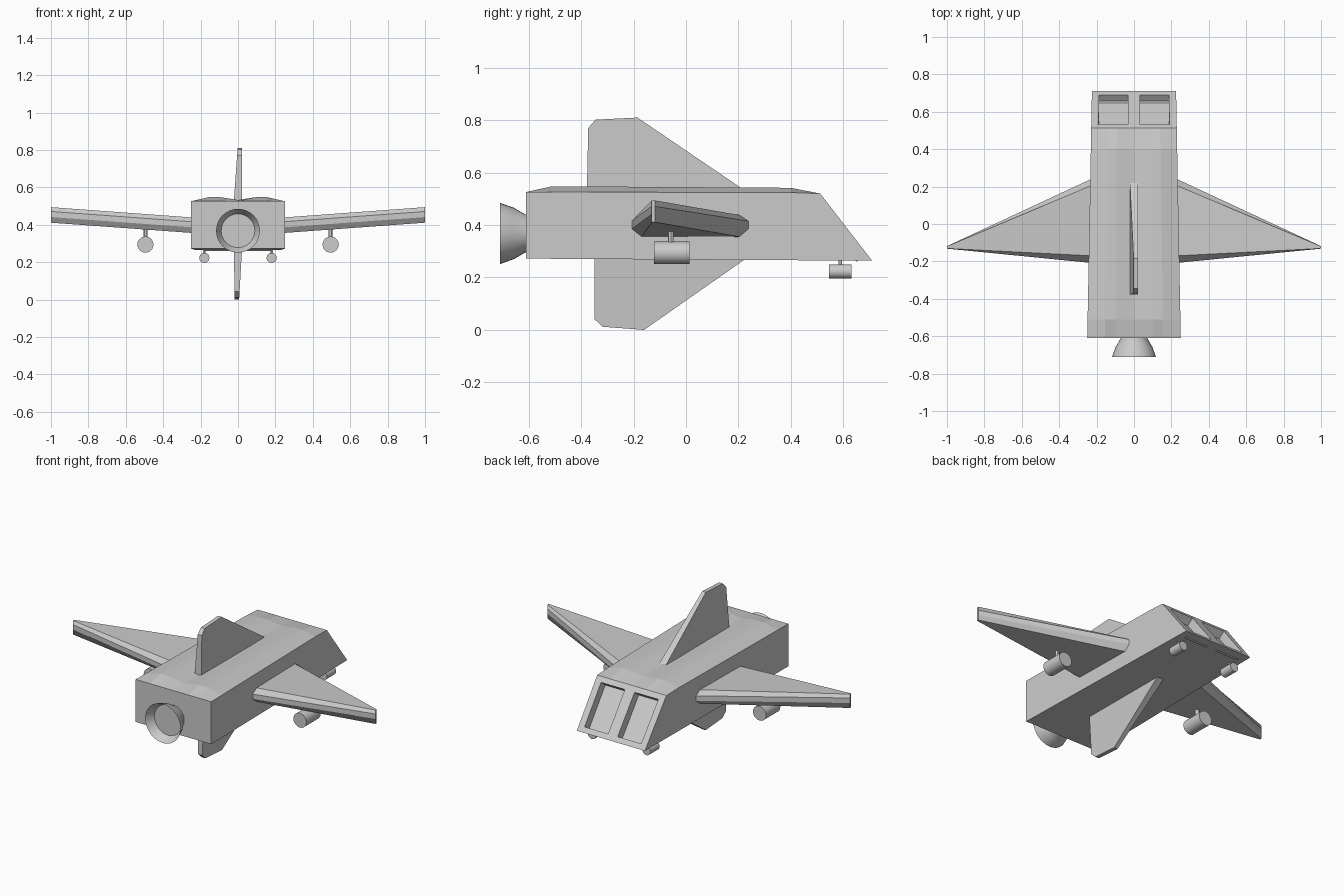
import bpy, bmesh, math
from mathutils import Vector, Matrix

if "Cube" in bpy.data.objects:
    bpy.data.objects.remove(bpy.data.objects["Cube"])

grey = bpy.data.materials.new("light grey")
grey.diffuse_color = (0.6, 0.6, 0.6, 1)
grey.use_nodes = True
grey.node_tree.nodes["Principled BSDF"].inputs["Base Color"].default_value = grey.diffuse_color


def finish(name, bm, smooth=False, recalc=True):
    if recalc:
        bmesh.ops.recalc_face_normals(bm, faces=bm.faces)
    me = bpy.data.meshes.new(name)
    bm.to_mesh(me)
    bm.free()
    me.materials.append(grey)
    ob = bpy.data.objects.new(name, me)
    bpy.context.collection.objects.link(ob)
    if smooth:
        bpy.context.view_layer.objects.active = ob
        ob.select_set(True)
        bpy.ops.object.shade_smooth_by_angle(angle=math.radians(30))
        ob.select_set(False)
    return ob


def loft(name, sections):
    # joins matching rings of points and caps both ends
    bm = bmesh.new()
    rings = [[bm.verts.new(p) for p in s] for s in sections]
    n = len(rings[0])
    for a, b in zip(rings, rings[1:]):
        for i in range(n):
            j = (i + 1) % n
            bm.faces.new((a[i], a[j], b[j], b[i]))
    bm.faces.new(rings[0])
    bm.faces.new(rings[-1])
    return finish(name, bm)


def cylinder(name, center, r, length, axis, seg=24):
    bm = bmesh.new()
    rot = Matrix.Rotation(math.pi / 2, 4, 'X') if axis == 'Y' else Matrix()
    bmesh.ops.create_cone(bm, cap_ends=True, segments=seg, radius1=r, radius2=r,
                          depth=length, matrix=Matrix.Translation(center) @ rot)
    return finish(name, bm, True)


# fuselage: twin-ridged roof, flat sides, recessed windows in the sloped nose
def half_width(y):
    return 0.25 - 0.025 * (y + 0.61) / 1.32


bm = bmesh.new()
cols = (-1, -0.62, -0.4, 0, 0.4, 0.62, 1)
ridge = (0, 1, 1, 0.3, 1, 1, 0)
roof = []
for y, edge, rise in ((-0.61, 0.526, 0), (-0.51, 0.526, 0.022),
                      (0.40, 0.524, 0.018), (0.512, 0.52, 0)):
    roof.append([bm.verts.new((c * half_width(y), y, edge + rise * h))
                 for c, h in zip(cols, ridge)])
for a, b in zip(roof, roof[1:]):
    for i in range(6):
        bm.faces.new((a[i], a[i + 1], b[i + 1], b[i]))
rear = [bm.verts.new((s * 0.25, -0.61, 0.272)) for s in (-1, 1)]
nose = [bm.verts.new((s * 0.225, 0.71, 0.264)) for s in (-1, 1)]
bm.faces.new((rear[0], nose[0], nose[1], rear[1]))
bm.faces.new([rear[0], rear[1]] + roof[0][::-1])
bm.faces.new([nose[0], rear[0]] + [r[0] for r in roof])
bm.faces.new([rear[1], nose[1]] + [r[-1] for r in roof][::-1])
grid = []
for t in (0, 0.1, 0.9, 1):
    y, z = 0.512 + 0.198 * t, 0.52 - 0.256 * t
    grid.append([bm.verts.new((c * half_width(y), y, z))
                 for c in (-1, -0.83, -0.14, 0.14, 0.83, 1)])
windows = []
for r in range(3):
    for i in range(5):
        f = bm.faces.new((grid[r][i], grid[r][i + 1], grid[r + 1][i + 1], grid[r + 1][i]))
        if r == 1 and i in (1, 3):
            windows.append(f)
bmesh.ops.remove_doubles(bm, verts=bm.verts, dist=0.0005)
bmesh.ops.recalc_face_normals(bm, faces=bm.faces)
for f in windows:
    if f.normal.y < 0:
        f.normal_flip()
bmesh.ops.inset_individual(bm, faces=windows, thickness=0.001, depth=-0.05)
finish("fuselage", bm, recalc=False)

# wings: rounded-edge root tapering to a thin upright tip
root = ((0.205, 0.438), (0.24, 0.415), (0.24, 0.385), (0.205, 0.355),
        (-0.17, 0.355), (-0.208, 0.385), (-0.208, 0.415), (-0.17, 0.438))
for s, side in ((1, "right"), (-1, "left")):
    tip = [(s * 1.0, -0.125 + (y - 0.016) * 0.03, z + 0.056) for y, z in root]
    loft(side + "_wing", [[(s * 0.23, y, z) for y, z in root], tip])
    # hanging pods under the wing and nose
    cylinder(side + "_wing_pod", (s * 0.495, -0.055, 0.294), 0.043, 0.135, 'Y')
    cylinder(side + "_wing_pod_strut", (s * 0.495, -0.058, 0.36), 0.011, 0.07, 'Z', 12)
    cylinder(side + "_nose_pod", (s * 0.18, 0.588, 0.223), 0.027, 0.086, 'Y')
    cylinder(side + "_nose_pod_strut", (s * 0.18, 0.588, 0.258), 0.007, 0.04, 'Z', 12)


# fins: swept plates that thin and lean a little toward the tip
def fin(name, outline, z0, z1, lean):
    def side(s):
        pts = []
        for y, z in outline:
            t = (z - z0) / (z1 - z0)
            pts.append((lean * t + s * (0.022 - 0.01 * t), y, z))
        return pts
    loft(name, [side(-1), side(1)])


fin("upper_fin", ((-0.378, 0.53), (-0.373, 0.77), (-0.345, 0.802), (-0.185, 0.81),
                  (0.22, 0.535)), 0.53, 0.81, 0.01)
fin("lower_fin", ((-0.35, 0.28), (-0.35, 0.042), (-0.318, 0.012), (-0.16, 0.0),
                  (0.24, 0.28)), 0.28, 0.0, -0.006)

# engine nozzle: lathed bell with a recessed inner disc
bm = bmesh.new()
profile = ((0.07, -0.6), (0.072, -0.612), (0.098, -0.657), (0.117, -0.71), (0.09, -0.66))
seg = 32
rings = []
for r, y in profile:
    rings.append([bm.verts.new((r * math.cos(2 * math.pi * k / seg), y,
                                0.368 + r * math.sin(2 * math.pi * k / seg)))
                  for k in range(seg)])
for a, b in zip(rings, rings[1:]):
    for k in range(seg):
        j = (k + 1) % seg
        bm.faces.new((a[k], a[j], b[j], b[k]))
bm.faces.new(rings[0])
bm.faces.new(rings[-1])
finish("engine_nozzle", bm, True)
